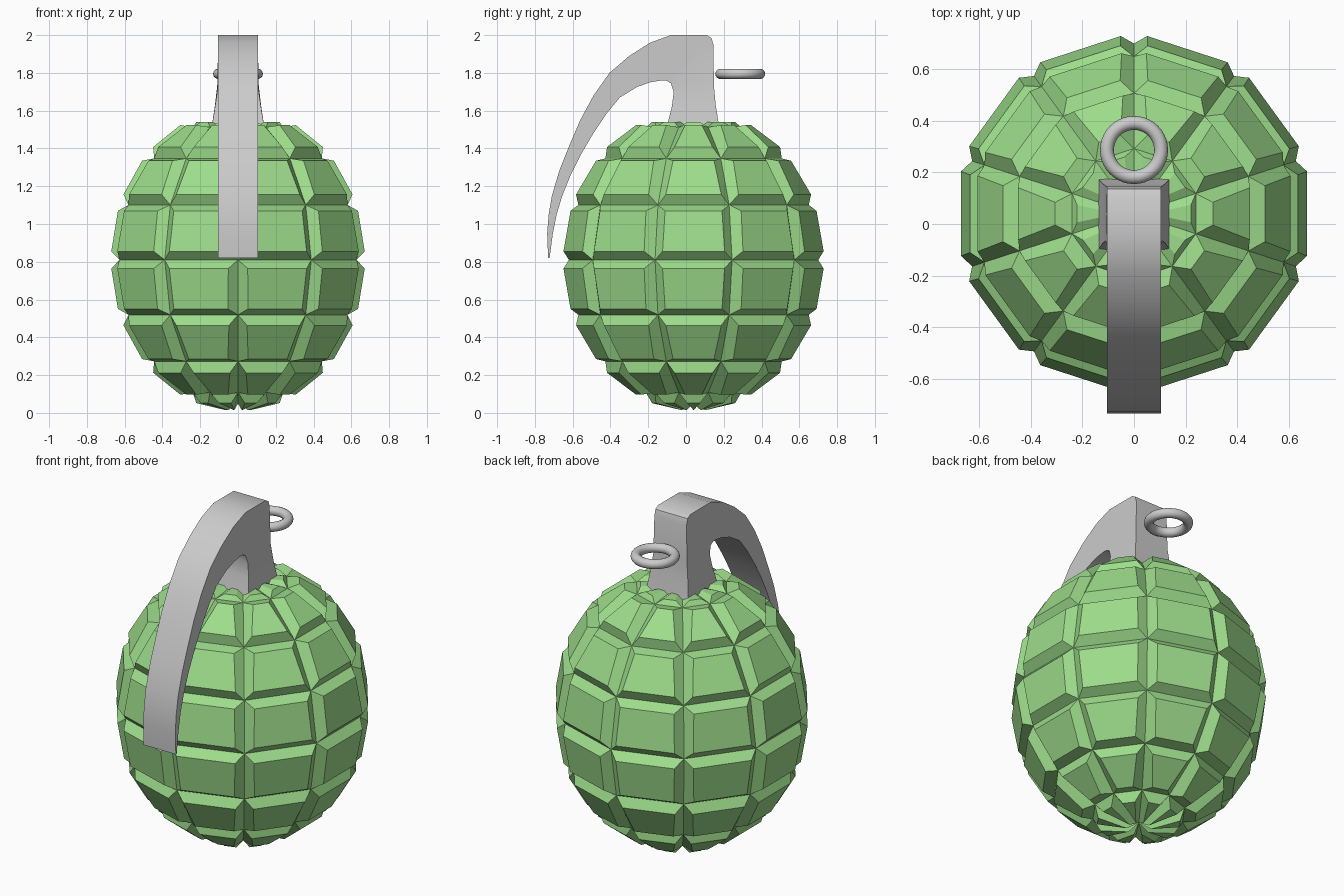
import bpy, bmesh, math
from mathutils import Vector

if "Cube" in bpy.data.objects:
    bpy.data.objects.remove(bpy.data.objects["Cube"])


def material(name, rgb):
    m = bpy.data.materials.new(name)
    m.diffuse_color = (*rgb, 1)
    m.use_nodes = True
    m.node_tree.nodes["Principled BSDF"].inputs["Base Color"].default_value = m.diffuse_color
    return m


def add_object(name, bm, mat):
    bmesh.ops.recalc_face_normals(bm, faces=bm.faces)
    me = bpy.data.meshes.new(name)
    bm.to_mesh(me)
    bm.free()
    ob = bpy.data.objects.new(name, me)
    bpy.context.collection.objects.link(ob)
    me.materials.append(mat)
    return ob


def smooth(ob, degrees):
    bpy.ops.object.select_all(action='DESELECT')
    ob.select_set(True)
    bpy.context.view_layer.objects.active = ob
    bpy.ops.object.shade_smooth_by_angle(angle=math.radians(degrees))


green = material("green", (0.34, 0.72, 0.26))
grey = material("grey", (0.60, 0.60, 0.60))

# Body: ten-sided egg whose every cell is raised into a chamfered block
SEGS, RINGS = 10, 8
RADIUS, HALF_HEIGHT, MID_Z, MID_Y = 0.66, 0.76, 0.81, 0.04
INSET, RAISE, TOP_Z = 0.055, 0.05, 1.54

bm = bmesh.new()
bottom = bm.verts.new((0, MID_Y, MID_Z - HALF_HEIGHT))
top = bm.verts.new((0, MID_Y, MID_Z + HALF_HEIGHT))
rows = []
for i in range(1, RINGS):
    lat = math.pi * (i / RINGS - 0.5)
    r, z = RADIUS * math.cos(lat), MID_Z + HALF_HEIGHT * math.sin(lat)
    rows.append([bm.verts.new((r * math.cos(a), MID_Y + r * math.sin(a), z))
                 for a in (math.radians(18 + 36 * k) for k in range(SEGS))])
for k in range(SEGS):
    n = (k + 1) % SEGS
    bm.faces.new((bottom, rows[0][n], rows[0][k]))
    bm.faces.new((top, rows[-1][k], rows[-1][n]))
    for lo, hi in zip(rows, rows[1:]):
        bm.faces.new((lo[k], lo[n], hi[n], hi[k]))
bm.normal_update()

raised = bmesh.ops.extrude_discrete_faces(bm, faces=bm.faces[:])["faces"]
for f in raised:
    f.normal_update()
    normal = f.normal.copy()
    pts = [v.co.copy() for v in f.verts]
    for i, v in enumerate(f.verts):
        before = (pts[i - 1] - pts[i]).normalized()
        after = (pts[(i + 1) % len(pts)] - pts[i]).normalized()
        v.co = pts[i] + (before + after).normalized() * INSET + normal * RAISE
bmesh.ops.remove_doubles(bm, verts=bm.verts, dist=0.0005)
# Flat seat under the stem
for v in bm.verts:
    v.co.z = min(v.co.z, TOP_Z)
add_object("segmented_body", bm, green)

# Stem and lever: one lofted strip of (outer y, outer z, inner y, inner z, half width)
stations = [
    (0.175, 1.52, -0.10, 1.52, 0.138), (0.157, 1.63, -0.075, 1.62, 0.122),
    (0.148, 1.73, -0.065, 1.70, 0.110), (0.145, 1.95, -0.08, 1.745, 0.105),
    (0.135, 1.985, -0.10, 1.757, 0.105), (0.11, 2.0, -0.115, 1.76, 0.105),
    (-0.08, 2.0, -0.13, 1.76, 0.105), (-0.19, 1.96, -0.19, 1.75, 0.105),
    (-0.30, 1.89, -0.26, 1.725, 0.105), (-0.405, 1.80, -0.35, 1.67, 0.105),
    (-0.49, 1.68, -0.42, 1.585, 0.105), (-0.56, 1.55, -0.49, 1.48, 0.105),
    (-0.62, 1.41, -0.555, 1.37, 0.105), (-0.67, 1.285, -0.61, 1.26, 0.105),
    (-0.71, 1.15, -0.655, 1.15, 0.105), (-0.727, 1.05, -0.685, 1.05, 0.105),
    (-0.735, 0.95, -0.705, 0.95, 0.105), (-0.73, 0.82, -0.722, 0.82, 0.105),
]
bm = bmesh.new()
loops = [[bm.verts.new(p) for p in ((-w, yo, zo), (w, yo, zo), (w, yi, zi), (-w, yi, zi))]
         for yo, zo, yi, zi, w in stations]
for a, b in zip(loops, loops[1:]):
    for i in range(4):
        j = (i + 1) % 4
        bm.faces.new((a[i], a[j], b[j], b[i]))
bm.faces.new(loops[0])
bm.faces.new(loops[-1])
smooth(add_object("stem_and_lever", bm, grey), 35)

# Pull ring lying flat behind the stem
bpy.ops.mesh.primitive_torus_add(location=(0, 0.287, 1.795), major_radius=0.105, minor_radius=0.027,
                                 major_segments=40, minor_segments=14)
ring = bpy.context.object
ring.name = "pull_ring"
ring.data.materials.append(grey)
smooth(ring, 60)
